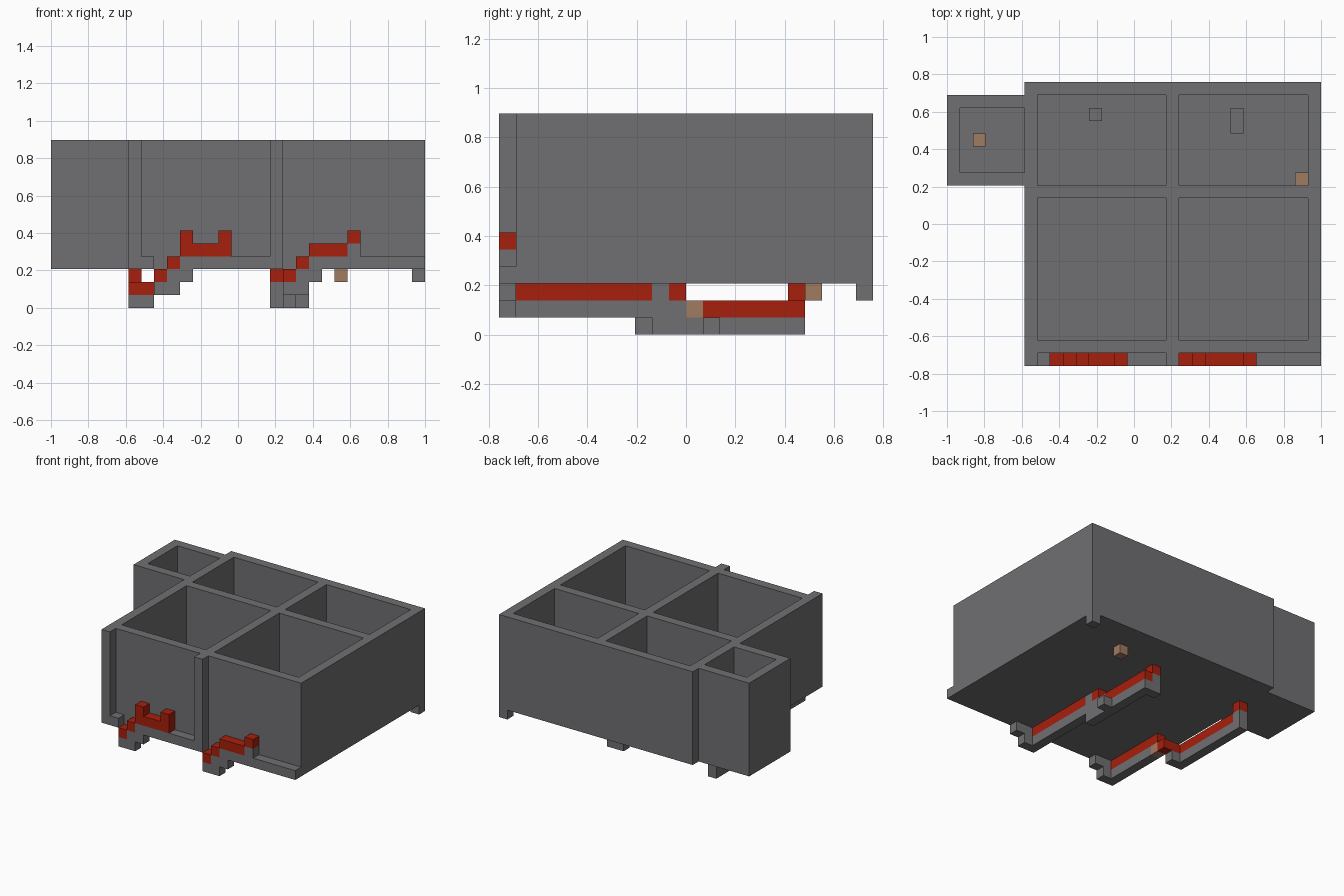
import bpy
import bmesh
from mathutils import Matrix, Vector

cube = bpy.data.objects.get("Cube")
if cube:
    bpy.data.objects.remove(cube, do_unlink=True)

U = 2 / 29                       # one block
ORIGIN = Vector((-14.5, -11, 0))  # grid corner, in blocks


def material(name, colour):
    m = bpy.data.materials.new(name)
    m.use_nodes = True
    m.diffuse_color = (*colour, 1)
    m.node_tree.nodes["Principled BSDF"].inputs["Base Color"].default_value = (*colour, 1)
    return m


STONE = material("grey stone", (0.162, 0.157, 0.164))
LAVA = material("molten red", (0.39, 0.014, 0.004))
WOOD = material("light brown", (0.35, 0.2, 0.12))


def block(name, mat, x, y, z):
    """Box given by start and end block lines on each axis."""
    lo = Vector((x[0], y[0], z[0]))
    hi = Vector((x[1], y[1], z[1]))
    size = (hi - lo) * U
    bm = bmesh.new()
    bmesh.ops.create_cube(bm, size=1, matrix=Matrix.Translation(((lo + hi) / 2 + ORIGIN) * U)
                          @ Matrix.Diagonal((*size, 1)))
    mesh = bpy.data.meshes.new(name)
    bm.to_mesh(mesh)
    bm.free()
    mesh.materials.append(mat)
    ob = bpy.data.objects.new(name, mesh)
    bpy.context.collection.objects.link(ob)
    return ob


def combine(target, other, operation):
    mod = target.modifiers.new("shape", 'BOOLEAN')
    mod.operation = operation
    mod.solver = 'EXACT'
    mod.object = other
    bpy.context.view_layer.objects.active = target
    bpy.ops.object.modifier_apply(modifier=mod.name)
    bpy.data.objects.remove(other, do_unlink=True)


# Building shell with its side annex
shell = block("building_shell", STONE, (6, 29), (0, 22), (3, 13))
combine(shell, block("annex", STONE, (0, 7), (14, 21), (3, 13)), 'UNION')

# Open rooms, then the recessed front panels and channel gaps
rooms = [((1, 6), (15, 20))]
rooms += [(x, y) for x in ((7, 17), (18, 28)) for y in ((2, 13), (14, 21))]
for x, y in rooms:
    combine(shell, block("room", STONE, x, y, (4, 15)), 'DIFFERENCE')
for x in ((7, 17), (18, 30)):
    combine(shell, block("panel", STONE, x, (-1, 1), (4, 15)), 'DIFFERENCE')
for x in ((8, 10), (18, 20)):
    combine(shell, block("gap", STONE, x, (-1, 1), (2, 6)), 'DIFFERENCE')

# Small items on the room floors and the corner foot
block("floor_block", STONE, (11, 12), (19, 20), (4, 5))
block("floor_bench", STONE, (22, 23), (18, 20), (4, 5))
block("annex_crate", WOOD, (2, 3), (17, 18), (4, 5))
block("corner_crate", WOOD, (27, 28), (14, 15), (4, 5))
block("corner_foot", STONE, (28, 29), (21, 22), (2, 3))
block("hanging_crate", WOOD, (22, 23), (18, 19), (2, 3))

# Stepped front spill of both streams
for side, x in (("right", 8), ("left", 18)):
    block(side + "_spill_step", LAVA, (x + 1, x + 2), (0, 1), (3, 4))
    block(side + "_spill_base", STONE, (x + 1, x + 3), (0, 1), (2, 3))
    block(side + "_spill_foot", STONE, (x + 1, x + 2), (0, 1), (1, 2))

# Pools on the front ledge
block("right_pool", LAVA, (10, 14), (0, 1), (4, 5))
for x in (10, 13):
    block("right_pool_post", LAVA, (x, x + 1), (0, 1), (5, 6))
block("left_pool", LAVA, (20, 23), (0, 1), (4, 5))
block("left_pool_stand", STONE, (23, 24), (0, 1), (4, 5))
block("left_pool_post", LAVA, (23, 24), (0, 1), (5, 6))

# Left stream under the floor
block("left_stream_upper", LAVA, (18, 19), (0, 9), (2, 3))
block("left_stream_dam", STONE, (18, 19), (9, 10), (2, 3))
block("left_stream_lip", LAVA, (18, 19), (10, 11), (2, 3))
block("left_stream_bed", STONE, (18, 19), (0, 11), (1, 2))
block("left_stream_crate", WOOD, (18, 19), (11, 12), (1, 2))
block("left_stream_lower", LAVA, (18, 19), (12, 18), (1, 2))
block("left_stream_base", STONE, (18, 19), (9, 18), (0, 1))
block("left_stream_side_stone", STONE, (19, 20), (12, 13), (0, 1))
block("left_stream_end", STONE, (17, 18), (17, 18), (0, 2))
block("left_stream_source", LAVA, (17, 18), (17, 18), (2, 3))

# Right stream, which steps sideways half way along
block("right_stream_upper", LAVA, (8, 9), (0, 8), (2, 3))
block("right_stream_bed", STONE, (8, 9), (0, 7), (1, 2))
block("right_stream_crate", WOOD, (8, 9), (7, 8), (1, 2))
block("right_stream_turn", LAVA, (7, 9), (8, 9), (1, 2))
block("right_stream_turn_base", STONE, (7, 8), (8, 9), (0, 1))
block("right_stream_lower", LAVA, (6, 7), (8, 17), (1, 2))
block("right_stream_base", STONE, (6, 7), (8, 17), (0, 1))
block("right_stream_end", STONE, (6, 7), (17, 18), (0, 2))
block("right_stream_source", LAVA, (6, 7), (17, 18), (2, 3))
